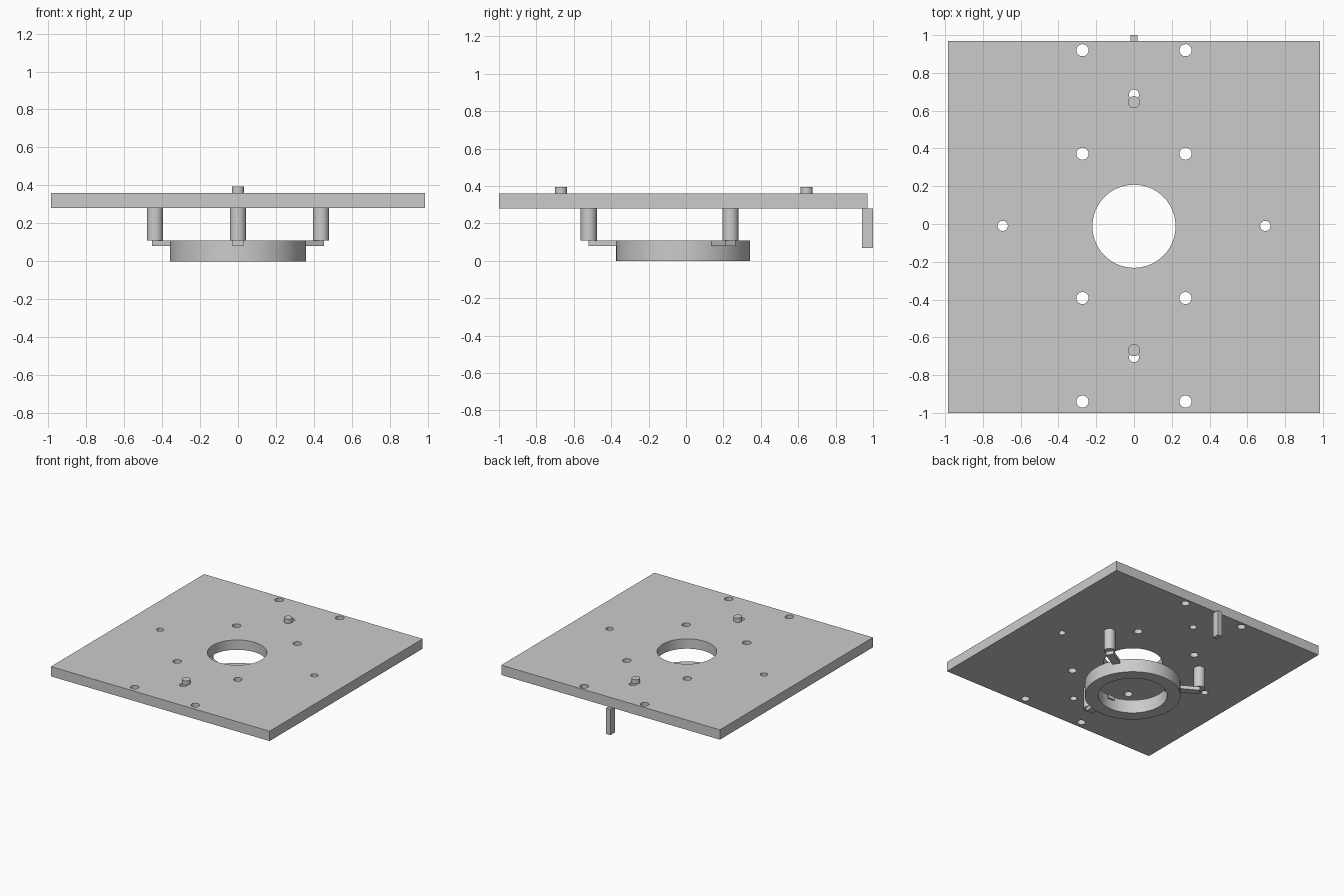
import bpy, bmesh, math
from mathutils import Matrix, Vector

old = bpy.data.objects.get("Cube")
if old:
    bpy.data.objects.remove(old, do_unlink=True)

grey = bpy.data.materials.new("light_grey")
grey.use_nodes = True
colour = (0.6, 0.6, 0.6, 1)
grey.diffuse_color = colour
grey.node_tree.nodes["Principled BSDF"].inputs["Base Color"].default_value = colour

CY = -0.015                       # centre of the plate and ring in y
PLATE_BOTTOM, PLATE_TOP = 0.28, 0.36
RING_TOP = 0.11


def finish(name, bm):
    """Turn a bmesh into a named grey object with smooth round sides."""
    bmesh.ops.recalc_face_normals(bm, faces=bm.faces[:])
    mesh = bpy.data.meshes.new(name)
    bm.to_mesh(mesh)
    bm.free()
    mesh.materials.append(grey)
    obj = bpy.data.objects.new(name, mesh)
    bpy.context.collection.objects.link(obj)
    smooth(obj)
    return obj


def smooth(obj):
    bpy.ops.object.select_all(action='DESELECT')
    obj.select_set(True)
    bpy.context.view_layer.objects.active = obj
    bpy.ops.object.shade_smooth_by_angle(angle=math.radians(30))


def add_cylinder(bm, x, y, z0, z1, r, sides=32):
    bmesh.ops.create_cone(bm, cap_ends=True, segments=sides, radius1=r, radius2=r,
                          depth=z1 - z0, matrix=Matrix.Translation((x, y, (z0 + z1) / 2)))


def cylinder(name, *args):
    bm = bmesh.new()
    add_cylinder(bm, *args)
    return finish(name, bm)


def box(name, low, high, transform=Matrix()):
    low, high = Vector(low), Vector(high)
    bm = bmesh.new()
    bmesh.ops.create_cube(bm, size=1, matrix=transform @ Matrix.Translation((low + high) / 2)
                          @ Matrix.Diagonal((*(high - low), 1)))
    return finish(name, bm)


# Square plate with the central opening and drilled holes
plate = box("plate", (-0.985, CY - 0.985, PLATE_BOTTOM), (0.985, CY + 0.985, PLATE_TOP))
holes = bmesh.new()
add_cylinder(holes, 0, CY + 0.003, 0.2, 0.45, 0.22, 64)
for side in (-1, 1):
    for y in (0.92, 0.372, -0.392, -0.94):
        add_cylinder(holes, side * 0.273, y, 0.2, 0.45, 0.032)
    add_cylinder(holes, side * 0.695, -0.01, 0.2, 0.45, 0.027)
    add_cylinder(holes, 0, -0.01 + side * 0.695, 0.2, 0.45, 0.027)
cutter = finish("hole_cutter", holes)
cutter.hide_render = True
cut = plate.modifiers.new("holes", 'BOOLEAN')
cut.operation = 'DIFFERENCE'
cut.solver = 'EXACT'
cut.object = cutter
bpy.context.view_layer.objects.active = plate
bpy.ops.object.modifier_apply(modifier=cut.name)
bpy.data.objects.remove(cutter, do_unlink=True)
smooth(plate)

# Pegs on top of the plate
for name, y in (("front_peg", -0.668), ("back_peg", 0.645)):
    cylinder(name, 0, y, PLATE_TOP, 0.395, 0.032)

# Ring hanging below the plate, turned from a rectangular section
bm = bmesh.new()
section = [bm.verts.new((r, 0, z)) for r, z in
           ((0.258, 0), (0.358, 0), (0.358, RING_TOP), (0.258, RING_TOP))]
edges = [bm.edges.new((section[i], section[(i + 1) % 4])) for i in range(4)]
bmesh.ops.spin(bm, geom=section + edges, cent=(0, 0, 0), axis=(0, 0, 1),
               angle=math.tau, steps=64)
bmesh.ops.remove_doubles(bm, verts=bm.verts[:], dist=0.0005)
bmesh.ops.translate(bm, verts=bm.verts[:], vec=(0, CY, 0))
finish("ring", bm)

# Three arms and posts joining the ring to the plate
for name, degrees in (("front", -90), ("left", 30), ("right", 150)):
    a = math.radians(degrees)
    turn = Matrix.Translation((0, CY, 0)) @ Matrix.Rotation(a, 4, 'Z')
    box(name + "_arm", (0.245, -0.03, 0.08), (0.505, 0.03, RING_TOP - 0.001), turn)
    cylinder(name + "_post", 0.505 * math.cos(a), CY + 0.505 * math.sin(a),
             RING_TOP - 0.001, PLATE_BOTTOM, 0.043)

# Tab hanging from the back edge
box("back_tab", (-0.019, 0.94, 0.07), (0.019, 1.0, PLATE_BOTTOM))
